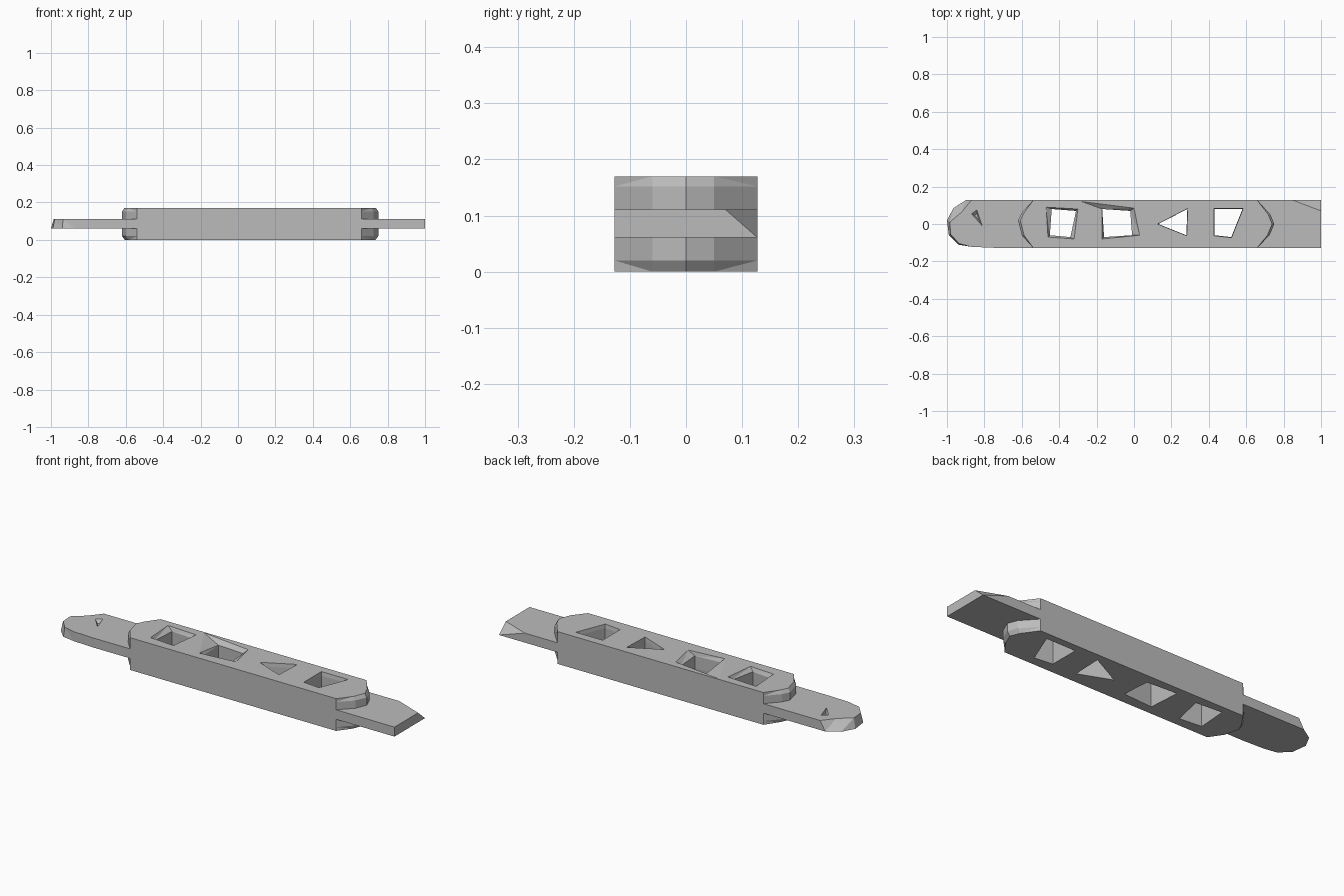
import bpy, bmesh
from mathutils import Vector

cube = bpy.data.objects.get("Cube")
if cube:
    bpy.data.objects.remove(cube, do_unlink=True)

grey = bpy.data.materials.new("plain grey")
grey.use_nodes = True
colour = (0.5, 0.5, 0.5, 1)
grey.diffuse_color = colour
grey.node_tree.nodes["Principled BSDF"].inputs["Base Color"].default_value = colour

HALF = 0.127


def loft(name, layers):
    """Join outlines with equal point counts, given as (height, outline) from low to high."""
    bm = bmesh.new()
    rings = [[bm.verts.new((x, y, z)) for x, y in pts] for z, pts in layers]
    n = len(rings[0])
    bm.faces.new(rings[0])
    bm.faces.new(rings[-1])
    for a, b in zip(rings, rings[1:]):
        for i in range(n):
            j = (i + 1) % n
            bm.faces.new((a[i], a[j], b[j], b[i]))
    bmesh.ops.triangulate(bm, faces=bm.faces)
    bmesh.ops.recalc_face_normals(bm, faces=bm.faces)
    bmesh.ops.dissolve_limit(bm, angle_limit=0.01, verts=bm.verts, edges=bm.edges)
    mesh = bpy.data.meshes.new(name)
    bm.to_mesh(mesh)
    bm.free()
    mesh.materials.append(grey)
    ob = bpy.data.objects.new(name, mesh)
    bpy.context.collection.objects.link(ob)
    return ob


def carve(target, cutter):
    mod = target.modifiers.new(cutter.name, "BOOLEAN")
    mod.operation = "DIFFERENCE"
    mod.solver = "EXACT"
    mod.object = cutter
    cutter.hide_render = True
    cutter.hide_set(True)
    cutter.display_type = "WIRE"


def scaled(pts, f):
    cx = sum(p[0] for p in pts) / len(pts)
    cy = sum(p[1] for p in pts) / len(pts)
    return [(cx + (x - cx) * f, cy + (y - cy) * f) for x, y in pts]


# Handle with faceted ends
def handle_outline(inset):
    right = [(0.66, -HALF), (0.725 - inset, -0.06), (0.75 - inset, 0.0),
             (0.73 - inset, 0.05), (0.66, HALF)]
    left = [(-0.54, HALF), (-0.6 + inset, 0.06), (-0.62 + inset, 0.02),
            (-0.6 + inset, -0.06), (-0.54, -HALF)]
    return right + left


handle = loft("handle", [(0, handle_outline(0.015)), (0.02, handle_outline(0)),
                         (0.152, handle_outline(0)), (0.17, handle_outline(0.012))])

# Four openings through the handle, each with a shallow dish around the top
openings = [
    ([(-0.44, 0.08), (-0.31, 0.07), (-0.34, -0.07), (-0.45, -0.06)],
     [(-0.47, 0.09), (-0.3, 0.08), (-0.32, -0.08), (-0.46, -0.07)]),
    ([(-0.17, 0.08), (-0.02, 0.07), (-0.01, -0.06), (-0.16, -0.07)],
     [(-0.28, 0.12), (0.0, 0.085), (0.03, -0.06), (-0.17, -0.08)]),
    ([(0.13, 0.0), (0.285, 0.08), (0.28, -0.06)], None),
    ([(0.43, 0.08), (0.58, 0.08), (0.52, -0.07), (0.43, -0.06)], None),
]
for k, (hole, dish) in enumerate(openings):
    dish = dish or scaled(hole, 1.04)
    wide = scaled(hole, 1.12)
    cutter = loft("opening_cutter_%d" % (k + 1),
                  [(-0.02, wide), (0, wide), (0.085, hole), (0.15, hole), (0.17, dish), (0.19, dish)])
    carve(handle, cutter)

# Flat bar end with one sloping corner cut
LOW, HIGH = 0.061, 0.111
square = [(0.64, -HALF), (1, -HALF), (1, HALF), (0.64, HALF)]
square_end = loft("square_end", [(LOW, square), (HIGH, square)])
bm = bmesh.new()
bm.from_mesh(square_end.data)
a, b, c = Vector((1, 0.07, HIGH)), Vector((0.85, HALF, HIGH)), Vector((1, HALF, LOW))
normal = (b - a).cross(c - a)
if normal.x < 0:
    normal.negate()
cut = bmesh.ops.bisect_plane(bm, geom=bm.verts[:] + bm.edges[:] + bm.faces[:],
                             plane_co=a, plane_no=normal, clear_outer=True, dist=1e-5)
edges = [e for e in cut["geom_cut"] if isinstance(e, bmesh.types.BMEdge)]
bmesh.ops.holes_fill(bm, edges=edges)
bmesh.ops.recalc_face_normals(bm, faces=bm.faces)
bm.to_mesh(square_end.data)
bm.free()

# Rounded bar end, sloping at the tip
base = [(-0.52, HALF), (-0.9, HALF), (-0.965, 0.085), (-1, 0.02),
        (-0.99, -0.06), (-0.94, -0.11), (-0.87, -0.122), (-0.75, -HALF), (-0.52, -HALF)]
top = [(-0.52, HALF), (-0.87, HALF), (-0.92, 0.065), (-0.985, 0.01),
       (-0.98, -0.055), (-0.935, -0.105), (-0.87, -0.122), (-0.75, -HALF), (-0.52, -HALF)]
rounded_end = loft("rounded_end", [(LOW, base), (HIGH, top)])

# Small nick in the rounded end
nick = [(-0.88, 0.06), (-0.8, -0.03), (-0.84, 0.09)]
carve(rounded_end, loft("nick_cutter", [(HIGH - 0.015, scaled(nick, 0.3)), (HIGH + 0.01, nick)]))
